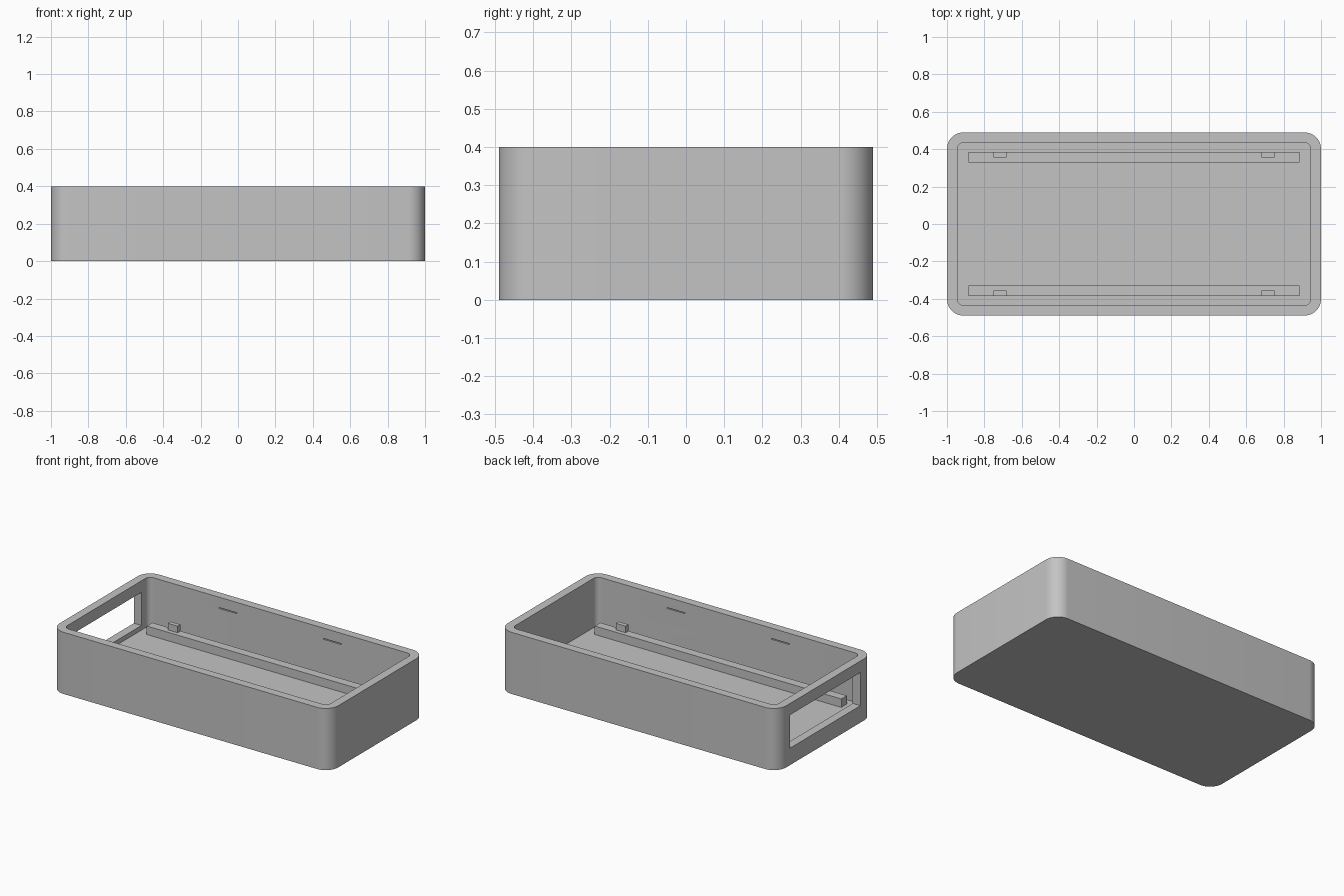
import bpy
import bmesh
from math import cos, sin, pi, radians

cube = bpy.data.objects.get("Cube")
if cube:
    bpy.data.objects.remove(cube, do_unlink=True)

# Single plain grey plastic
grey = bpy.data.materials.new("grey_plastic")
grey.use_nodes = True
colour = (0.55, 0.55, 0.55, 1)
grey.diffuse_color = colour
grey.node_tree.nodes["Principled BSDF"].inputs["Base Color"].default_value = colour

HALF_X, HALF_Y, HEIGHT = 1.0, 0.49, 0.4
WALL, FLOOR, RAIL_TOP = 0.055, 0.08, 0.135


def prism(name, outline, z0, z1):
    """Extrude a counter-clockwise outline from z0 to z1."""
    bm = bmesh.new()
    base = bm.faces.new([bm.verts.new((x, y, z0)) for x, y in outline])
    top = bmesh.ops.extrude_face_region(bm, geom=[base])["geom"]
    verts = [v for v in top if isinstance(v, bmesh.types.BMVert)]
    bmesh.ops.translate(bm, verts=verts, vec=(0, 0, z1 - z0))
    bmesh.ops.recalc_face_normals(bm, faces=bm.faces)
    mesh = bpy.data.meshes.new(name)
    bm.to_mesh(mesh)
    bm.free()
    mesh.materials.append(grey)
    obj = bpy.data.objects.new(name, mesh)
    bpy.context.collection.objects.link(obj)
    return obj


def rounded(hx, hy, r, steps=12):
    """Rectangle outline with rounded corners."""
    points = []
    for i, (sx, sy) in enumerate([(1, 1), (-1, 1), (-1, -1), (1, -1)]):
        for k in range(steps + 1):
            a = (i + k / steps) * pi / 2
            points.append((sx * (hx - r) + r * cos(a), sy * (hy - r) + r * sin(a)))
    return points


def box(name, x, y, z):
    """Box from sorted (low, high) ranges."""
    (x0, x1), (y0, y1) = sorted(x), sorted(y)
    return prism(name, [(x0, y0), (x1, y0), (x1, y1), (x0, y1)], *z)


def activate(obj):
    bpy.ops.object.select_all(action='DESELECT')
    obj.select_set(True)
    bpy.context.view_layer.objects.active = obj


def cut(target, cutter):
    cutter.hide_render = True
    mod = target.modifiers.new("cut", 'BOOLEAN')
    mod.operation = 'DIFFERENCE'
    mod.solver = 'EXACT'
    mod.object = cutter
    activate(target)
    bpy.ops.object.modifier_apply(modifier=mod.name)
    bpy.data.objects.remove(cutter, do_unlink=True)


# Open tray with rounded corners
tray = prism("tray", rounded(HALF_X, HALF_Y, 0.09), 0, HEIGHT)
inner_x, inner_y = HALF_X - WALL, HALF_Y - WALL
cut(tray, prism("cavity_cutter", rounded(inner_x, inner_y, 0.035), FLOOR, HEIGHT + 0.1))

# Window through the right end wall
cut(tray, box("window_cutter", (-1.1, -0.9), (-0.36, 0.36), (0.11, 0.325)))

# Thin catch slots inside the long walls
for side in (-1, 1):
    for x in (-0.375, 0.375):
        cut(tray, box("slot_cutter", (x - 0.065, x + 0.065),
                      (side * (inner_y - 0.02), side * (inner_y + 0.01)), (0.327, 0.333)))

activate(tray)
bpy.ops.object.shade_smooth_by_angle(angle=radians(30))

# Support rails, each with two small pegs
for side, label in ((-1, "front"), (1, "back")):
    box(label + "_rail", (-0.885, 0.885), (side * 0.328, side * 0.385), (FLOOR - 0.005, RAIL_TOP))
    for end, hand in ((-1, "right"), (1, "left")):
        box(f"{label}_{hand}_peg", (end * 0.682, end * 0.752),
            (side * 0.355, side * 0.384), (RAIL_TOP - 0.005, 0.178))
